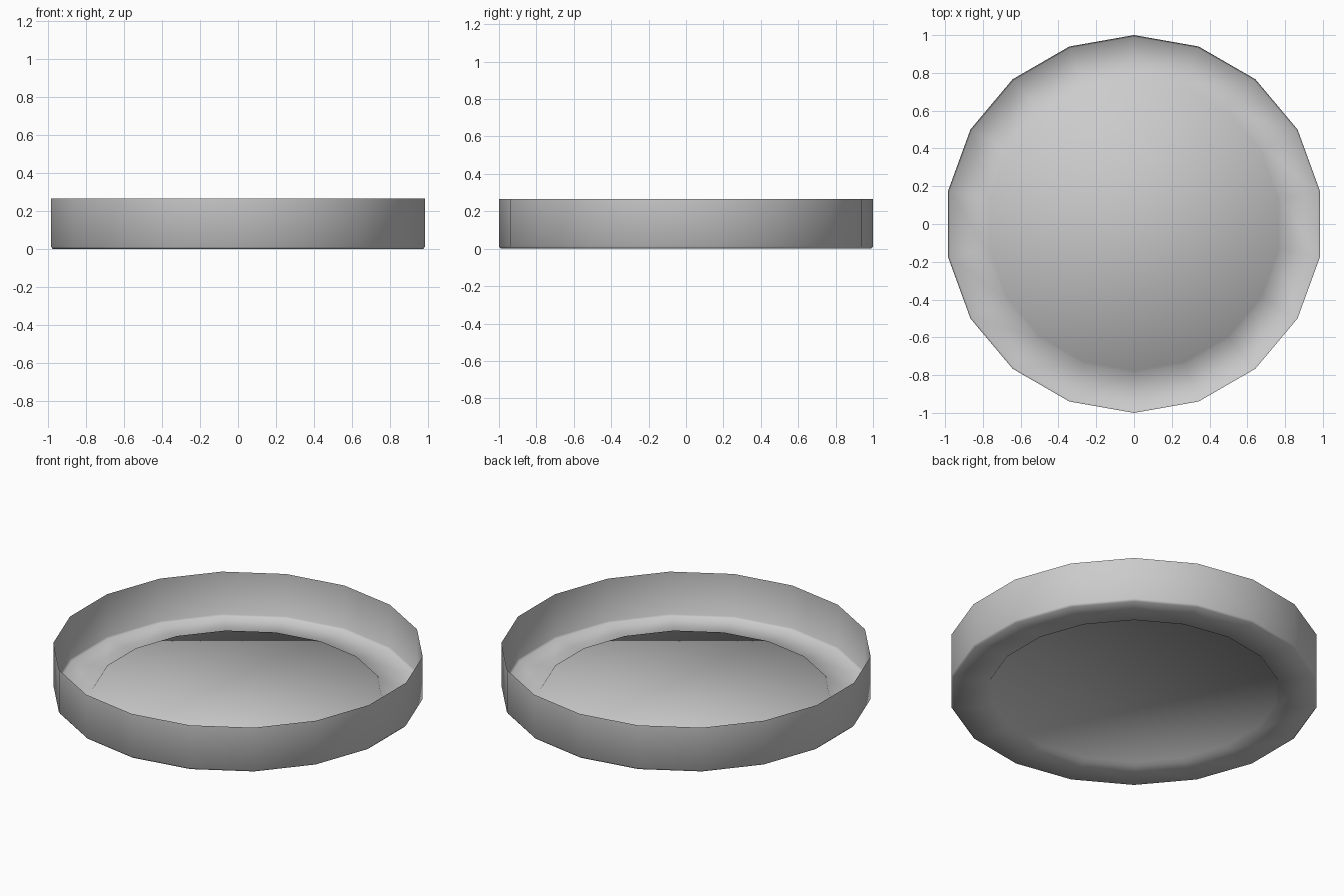
import bpy, bmesh, math

if "Cube" in bpy.data.objects:
    bpy.data.objects.remove(bpy.data.objects["Cube"])

SIDES = 18

# Profile from rim down to the raised centre panel: (radius, height)
profile = [(1.0, 0.265), (1.0, 0.012), (0.99, 0.0), (0.79, 0.0), (0.777, 0.018)]

bm = bmesh.new()
rings = []
for r, z in profile:
    rings.append([bm.verts.new((r * math.cos(math.pi / 2 + 2 * math.pi * i / SIDES),
                                r * math.sin(math.pi / 2 + 2 * math.pi * i / SIDES), z))
                  for i in range(SIDES)])

# Thin wall, rounded lower edge, base ring and step
for upper, lower in zip(rings, rings[1:]):
    for i in range(SIDES):
        j = (i + 1) % SIDES
        bm.faces.new((upper[i], lower[i], lower[j], upper[j]))

# Centre panel, facing down like the outside of the sheet
bm.faces.new(list(reversed(rings[-1])))

mesh = bpy.data.meshes.new("shallow_pan")
bm.to_mesh(mesh)
bm.free()
pan = bpy.data.objects.new("shallow_pan", mesh)
bpy.context.collection.objects.link(pan)

# Smooth round wall
bpy.context.view_layer.objects.active = pan
pan.select_set(True)
bpy.ops.object.shade_smooth_by_angle(angle=math.radians(60))
